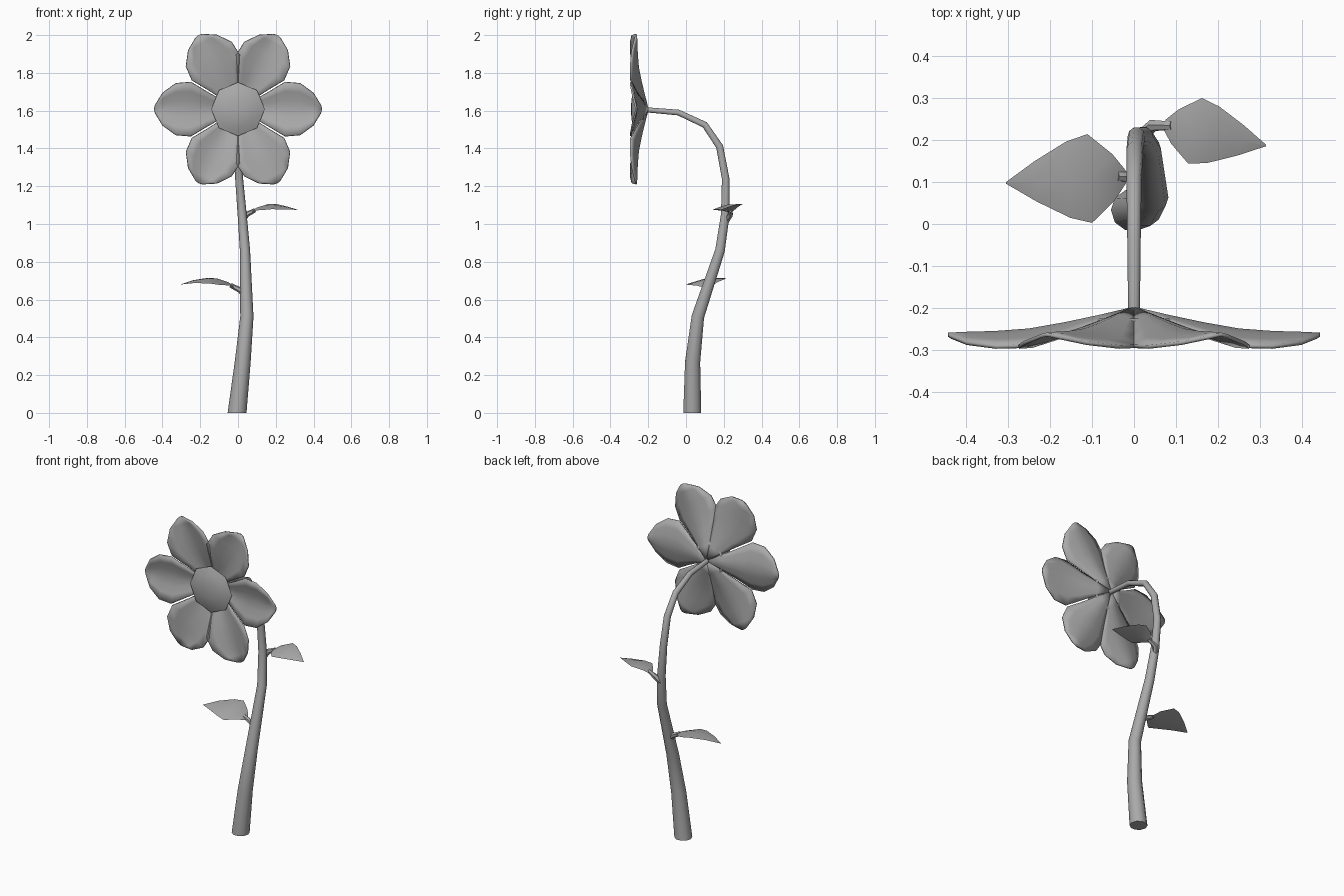
import bpy, bmesh, math
from mathutils import Vector

cube = bpy.data.objects.get("Cube")
if cube:
    bpy.data.objects.remove(cube)

grey = bpy.data.materials.new("plain_grey")
grey.use_nodes = True
grey.diffuse_color = (0.4, 0.4, 0.4, 1)
grey.node_tree.nodes["Principled BSDF"].inputs["Base Color"].default_value = (0.4, 0.4, 0.4, 1)


def finish(name, bm, angle=50):
    bmesh.ops.remove_doubles(bm, verts=bm.verts, dist=0.0005)
    bmesh.ops.recalc_face_normals(bm, faces=bm.faces)
    mesh = bpy.data.meshes.new(name)
    bm.to_mesh(mesh)
    bm.free()
    mesh.materials.append(grey)
    obj = bpy.data.objects.new(name, mesh)
    bpy.context.collection.objects.link(obj)
    bpy.ops.object.select_all(action='DESELECT')
    obj.select_set(True)
    bpy.context.view_layer.objects.active = obj
    bpy.ops.object.shade_smooth_by_angle(angle=math.radians(angle))
    return obj


def loft(name, rings, angle=50):
    """Closed skin through rings of equal size, capped at both ends."""
    bm = bmesh.new()
    rows = [[bm.verts.new(p) for p in ring] for ring in rings]
    n = len(rows[0])
    for a, b in zip(rows, rows[1:]):
        for i in range(n):
            j = (i + 1) % n
            bm.faces.new((a[i], a[j], b[j], b[i]))
    bm.faces.new(rows[0])
    bm.faces.new(rows[-1])
    return finish(name, bm, angle)


def tube(name, path, sides, start=None):
    """Tapered tube along (x, y, z, radius) points."""
    pts = [Vector(p[:3]) for p in path]
    rings = []
    for i, p in enumerate(pts):
        t = pts[min(i + 1, len(pts) - 1)] - pts[max(i - 1, 0)]
        if i == 0 and start:
            t = Vector(start)
        turn = Vector((0, 0, 1)).rotation_difference(t.normalized())
        r = path[i][3]
        rings.append([p + turn @ Vector((r * math.cos(a), r * math.sin(a), 0))
                      for a in (math.tau * k / sides for k in range(sides))])
    return loft(name, rings)


# Stem, bending back and then forward to the flower
tube("stem", [
    (-0.005, 0.033, 0, 0.05), (0.025, 0.035, 0.27, 0.042),
    (0.047, 0.063, 0.51, 0.035), (0.037, 0.18, 0.86, 0.027),
    (0.022, 0.208, 1.05, 0.024), (0.006, 0.21, 1.24, 0.021),
    (0.002, 0.178, 1.41, 0.02), (0, 0.1, 1.525, 0.018),
    (0, -0.04, 1.59, 0.016), (0, -0.215, 1.605, 0.014)], 10, start=(0, 0, 1))


def leaf(name, base, tip, width, heights, tilt):
    """Pointed leaf with a raised midrib; the rear edge is tilted up."""
    base, tip = Vector(base), Vector(tip)
    along = tip - base
    side = Vector((-along.y, along.x)).normalized()
    if side.y < 0:
        side = -side
    rings = []
    for t, w, z in zip((0, 0.1, 0.3, 0.48, 0.75, 1),
                       (0.15, 0.52, 1, 0.86, 0.46, 0.02), heights):
        c, w = base + along * t, w * width
        rise = 0.14 * w
        rear, front = c + side * w, c - side * w
        rings.append([(rear.x, rear.y, z + tilt * w), (c.x, c.y, z + rise),
                      (front.x, front.y, z - tilt * w), (c.x, c.y, z - rise)])
    loft(name, rings, 40)


# Leaves and their stalks
leaf("lower_leaf", (-0.02, 0.113), (-0.305, 0.098), 0.106,
     (0.665, 0.683, 0.695, 0.7, 0.695, 0.68), 0.16)
tube("lower_leaf_stalk", [(0.045, 0.095, 0.61, 0.018), (0.015, 0.113, 0.648, 0.016),
                          (-0.04, 0.113, 0.676, 0.012)], 6)
leaf("upper_leaf", (0.073, 0.237), (0.315, 0.187), 0.08,
     (1.065, 1.08, 1.09, 1.092, 1.085, 1.075), 0.2)
tube("upper_leaf_stalk", [(0.022, 0.212, 1.015, 0.017), (0.045, 0.235, 1.05, 0.015),
                          (0.09, 0.235, 1.073, 0.011)], 6)

# Cupped petals: distance, half width, midrib y, edge y
CENTRE_Z = 1.608
PROFILE = [(0, 0, -0.197, -0.197), (0.08, 0.046, -0.216, -0.228),
           (0.165, 0.094, -0.234, -0.26), (0.25, 0.145, -0.249, -0.287),
           (0.33, 0.138, -0.255, -0.289), (0.4, 0.087, -0.257, -0.28),
           (0.438, 0.025, -0.259, -0.265)]
for number, degrees in enumerate((0, 62, 118, 180, 242, 298), 1):
    a = math.radians(degrees)
    bm = bmesh.new()
    rows = []
    for r, w, mid, edge in PROFILE:
        row = []
        for k in range(-3, 4):
            u = k / 3
            d = r + (0.006 * (1 - u * u) if r > 0.4 else 0)
            y = mid + (edge - mid) * abs(u) ** 1.4
            row.append(bm.verts.new((d * math.cos(a) - u * w * math.sin(a), y,
                                     CENTRE_Z + d * math.sin(a) + u * w * math.cos(a))))
        rows.append(row)
    for p, q in zip(rows, rows[1:]):
        for i in range(len(p) - 1):
            bm.faces.new((p[i], p[i + 1], q[i + 1], q[i]))
    petal = finish(f"petal_{number}", bm, 60)
    # Orient every petal the same way so its thickness grows forward
    if petal.data.polygons[-1].normal.y > 0:
        petal.data.flip_normals()
    shell = petal.modifiers.new("thickness", 'SOLIDIFY')
    shell.thickness = 0.009
    shell.offset = 1

# Domed eight-sided flower centre
loft("flower_centre", [
    [(r * math.cos(k * math.tau / 8), y, CENTRE_Z + r * math.sin(k * math.tau / 8))
     for k in range(8)]
    for r, y in ((0.1, -0.225), (0.142, -0.262), (0.1, -0.28), (0.05, -0.289), (0.012, -0.291))], 50)
